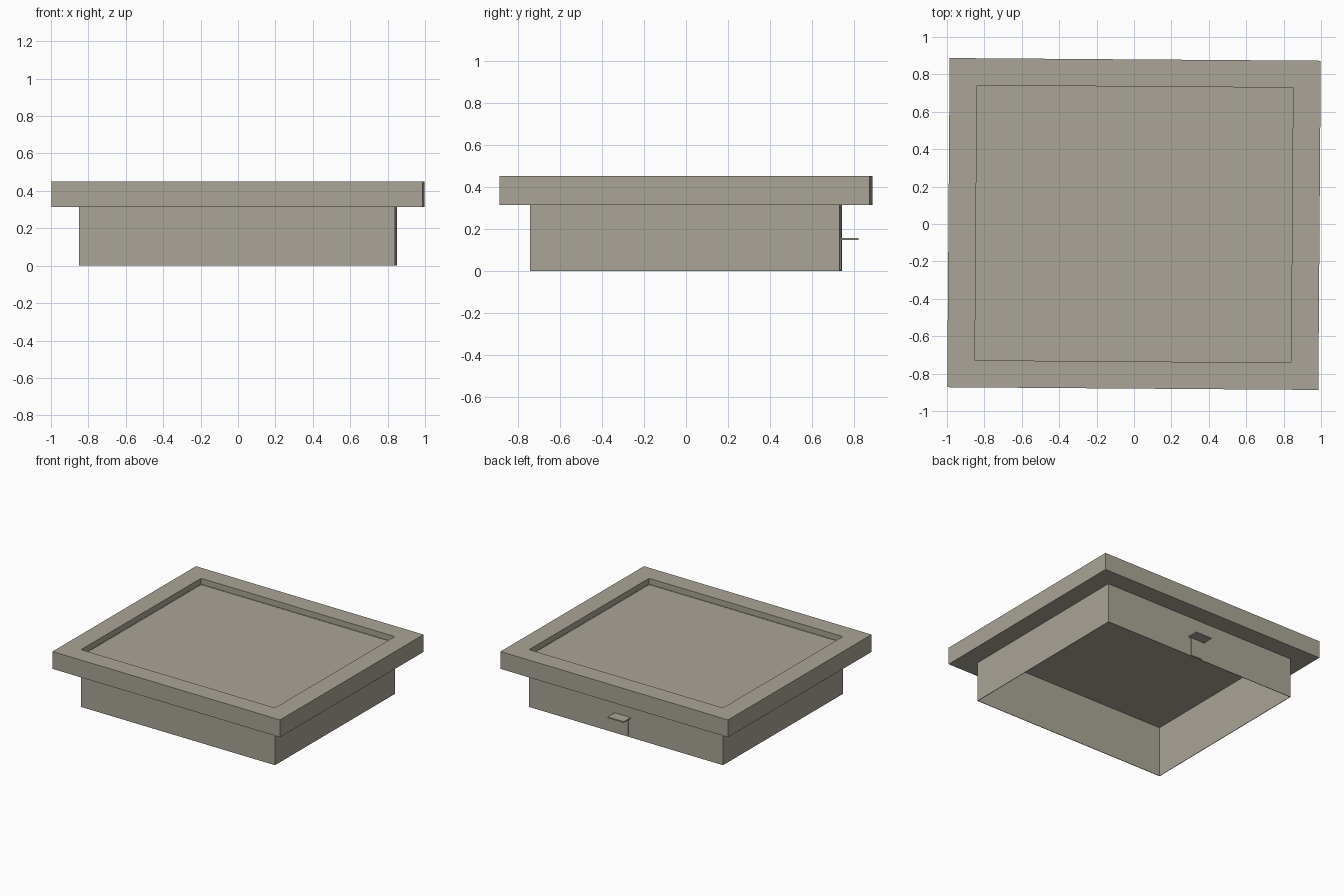
import bpy, math
from mathutils import Matrix

if "Cube" in bpy.data.objects:
    bpy.data.objects.remove(bpy.data.objects["Cube"])

TURN = Matrix.Rotation(-0.0073, 4, 'Z')   # the whole unit sits very slightly turned

mat = bpy.data.materials.new("warm grey")
mat.diffuse_color = (0.40, 0.375, 0.31, 1)
mat.use_nodes = True
mat.node_tree.nodes["Principled BSDF"].inputs["Base Color"].default_value = mat.diffuse_color


def make(name, verts, faces):
    me = bpy.data.meshes.new(name)
    me.from_pydata(verts, [], faces)
    me.transform(TURN)
    me.materials.append(mat)
    ob = bpy.data.objects.new(name, me)
    bpy.context.collection.objects.link(ob)
    return ob


def ring(hx, hy, z):
    return [(-hx, -hy, z), (hx, -hy, z), (hx, hy, z), (-hx, hy, z)]


def tube(name, outer, inner, z0, z1):
    """Rectangular frame with an open middle."""
    loops = [ring(*outer, z0), ring(*outer, z1), ring(*inner, z1), ring(*inner, z0)]
    verts = [v for loop in loops for v in loop]
    faces = []
    for a in range(4):
        b = (a + 1) % 4
        for i in range(4):
            j = (i + 1) % 4
            faces.append((a * 4 + i, a * 4 + j, b * 4 + j, b * 4 + i))
    return make(name, verts, faces)


def box(name, x0, x1, y0, y1, z0, z1):
    verts = [(x, y, z) for z in (z0, z1) for x, y in ((x0, y0), (x1, y0), (x1, y1), (x0, y1))]
    faces = [(3, 2, 1, 0), (4, 5, 6, 7)]
    faces += [(i, (i + 1) % 4, (i + 1) % 4 + 4, i + 4) for i in range(4)]
    return make(name, verts, faces)


# wide rim around the top
tube("top_rim", (0.992, 0.88), (0.845, 0.735), 0.314, 0.45)
# thin-walled skirt, open underneath
tube("skirt_wall", (0.845, 0.735), (0.841, 0.731), 0.0, 0.405)
# sunken panel closing the top
box("sunken_panel", -0.841, 0.841, -0.731, 0.731, 0.397, 0.403)
# small angle bracket on the back
box("bracket_leg", -0.02, 0.08, 0.734, 0.740, 0.005, 0.147)
box("bracket_shelf", -0.04, 0.10, 0.734, 0.82, 0.147, 0.156)
